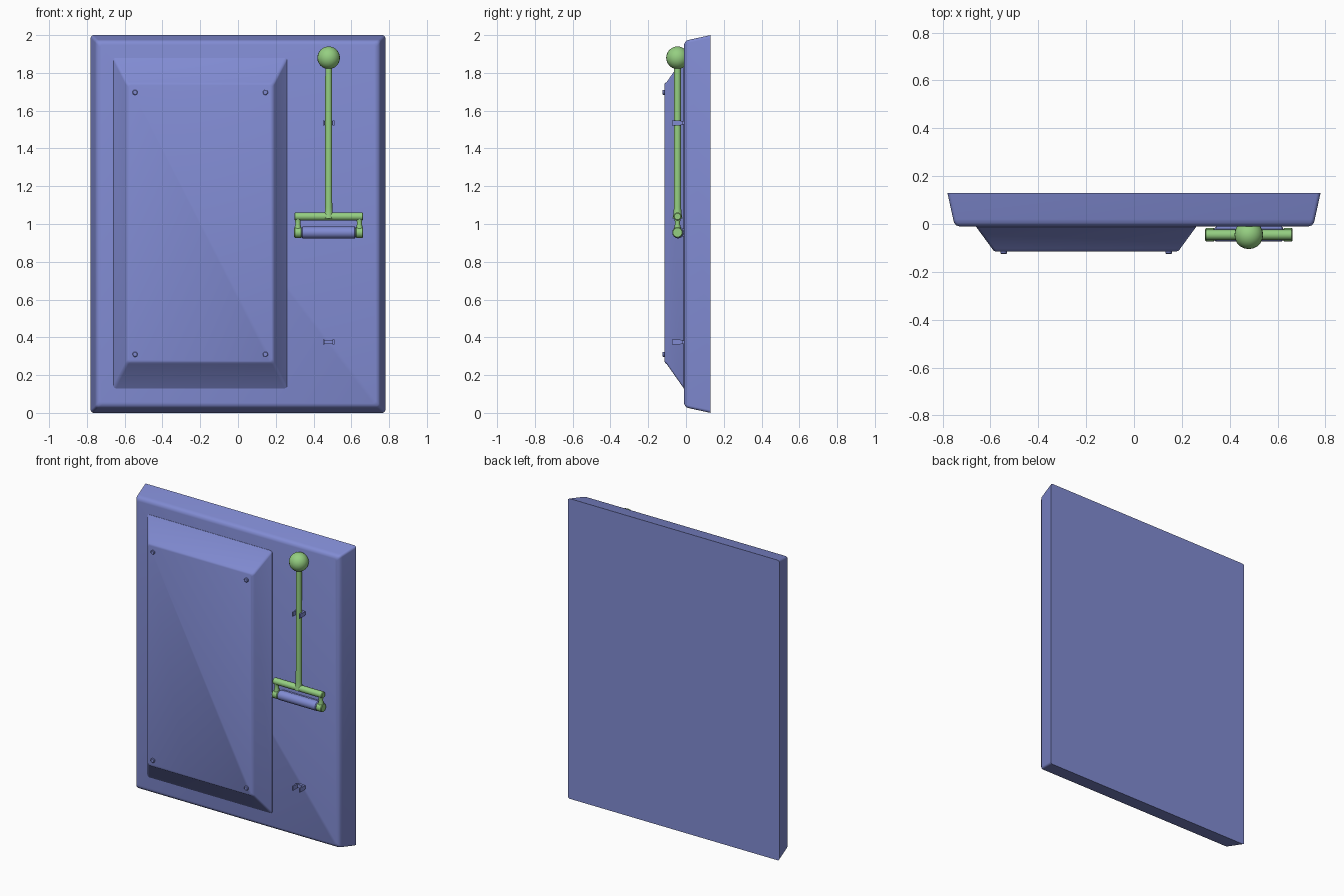
import bpy, bmesh, math
from mathutils import Vector

if "Cube" in bpy.data.objects:
    bpy.data.objects.remove(bpy.data.objects["Cube"])


def material(name, color):
    m = bpy.data.materials.new(name)
    m.diffuse_color = color
    m.use_nodes = True
    m.node_tree.nodes["Principled BSDF"].inputs["Base Color"].default_value = m.diffuse_color
    return m


BLUE = material("panel_blue", (0.22, 0.26, 0.65, 1))
GREEN = material("lever_green", (0.30, 0.62, 0.22, 1))


def finish(name, bm, mat, angle=35):
    bmesh.ops.recalc_face_normals(bm, faces=bm.faces)
    me = bpy.data.meshes.new(name)
    bm.to_mesh(me)
    bm.free()
    ob = bpy.data.objects.new(name, me)
    bpy.context.collection.objects.link(ob)
    me.materials.append(mat)
    bpy.ops.object.select_all(action='DESELECT')
    ob.select_set(True)
    bpy.context.view_layer.objects.active = ob
    bpy.ops.object.shade_smooth_by_angle(angle=math.radians(angle))
    return ob


def loft(bm, rings):
    """Skin closed rings of points and cap both ends."""
    loops = [[bm.verts.new(p) for p in ring] for ring in rings]
    n = len(loops[0])
    for a, b in zip(loops, loops[1:]):
        for i in range(n):
            bm.faces.new((a[i], a[(i + 1) % n], b[(i + 1) % n], b[i]))
    bm.faces.new(loops[0])
    bm.faces.new(loops[-1])


def rounded_rect(x0, x1, z0, z1, y, r, steps=4):
    corners = [(x1 - r, z1 - r), (x0 + r, z1 - r), (x0 + r, z0 + r), (x1 - r, z0 + r)]
    pts = []
    for k, (cx, cz) in enumerate(corners):
        for i in range(steps + 1):
            a = math.pi / 2 * (k + i / steps)
            pts.append((cx + r * math.cos(a), y, cz + r * math.sin(a)))
    return pts


def turned(name, start, axis, profile, mat, sides=16):
    """Round part: profile of (distance, radius) along an axis."""
    bm = bmesh.new()
    axis = Vector(axis)
    u = axis.orthogonal().normalized()
    v = axis.cross(u)
    loft(bm, [[Vector(start) + axis * d + (u * math.cos(t) + v * math.sin(t)) * r
               for t in (2 * math.pi * i / sides for i in range(sides))]
              for d, r in profile])
    return finish(name, bm, mat)


def box(bm, x0, x1, y0, y1, z0, z1):
    loft(bm, [[(x0, y, z0), (x1, y, z0), (x1, y, z1), (x0, y, z1)] for y in (y0, y1)])


# Backing plate with tapered sides and a rounded front edge
bm = bmesh.new()
loft(bm, [rounded_rect(-.78 + d, .78 - d, d, 2 - d, y, .015)
          for y, d in ((.13, 0), (.02, .024), (.005, .028), (-.005, .036), (-.01, .05))])
finish("backing_plate", bm, BLUE)

# Raised cover with sloped sides and a narrow stepped lip
bm = bmesh.new()
loft(bm, [rounded_rect(*r, y, .014) for y, r in (
    (.0, (-.66, .26, .13, 1.88)),
    (-.012, (-.66, .26, .13, 1.88)),
    (-.102, (-.594, .194, .258, 1.752)),
    (-.111, (-.588, .188, .265, 1.746)),
    (-.115, (-.578, .178, .274, 1.737)))])
finish("raised_cover", bm, BLUE)

# Cover rivets
for x in (-.545, .145):
    for z in (.31, 1.697):
        turned("cover_rivet", (x, -.11, z), (0, -1, 0),
               ((0, .014), (.012, .014), (.015, .011)), BLUE, 12)

# Lever retaining clips: foot, bridge and two prongs
LX, LY = .48, -.045
for z in (.375, 1.535):
    bm = bmesh.new()
    box(bm, LX - .03, LX + .03, -.03, -.018, z - .011, z + .011)
    box(bm, LX - .016, LX + .016, -.02, 0, z - .009, z + .009)
    for s in (-1, 1):
        xs = sorted((LX + s * .021, LX + s * .03))
        box(bm, *xs, -.075, -.028, z - .014, z + .014)
    finish("lever_clip", bm, BLUE)

# Hinge barrel and its mounting foot
HZ = .955
turned("hinge_barrel", (.325, -.042, HZ), (1, 0, 0),
       ((0, .022), (.012, .022), (.012, .026), (.017, .031), (.293, .031),
        (.298, .026), (.298, .022), (.31, .022)), BLUE, 20)
bm = bmesh.new()
box(bm, .342, .618, -.042, 0, HZ - .022, HZ + .022)
finish("hinge_foot", bm, BLUE)

# Lever rod, flared where it meets the crossbar
turned("lever_rod", (LX, LY, 1.03), (0, 0, 1),
       ((0, .026), (.03, .021), (.06, .019), (.82, .018)), GREEN)

# Lever knob
bm = bmesh.new()
bmesh.ops.create_uvsphere(bm, u_segments=20, v_segments=12, radius=.06)
bmesh.ops.translate(bm, verts=bm.verts, vec=(LX, LY, 1.88))
finish("lever_knob", bm, GREEN)

# Crossbar
turned("lever_crossbar", (.298, LY, 1.04), (1, 0, 0),
       ((0, .017), (.004, .021), (.36, .021), (.364, .017)), GREEN)

# Fork arms with waisted necks and round hinge eyes
for s in (-1, 1):
    x = LX + s * .163
    turned("fork_arm", (x, LY, 1.04), (0, 0, -1),
           ((0, .019), (.02, .015), (.04, .013), (.06, .018), (.075, .018)), GREEN)
    turned("fork_eye", (x - .02, LY, HZ), (1, 0, 0),
           ((0, .024), (.004, .028), (.036, .028), (.04, .024)), GREEN)
